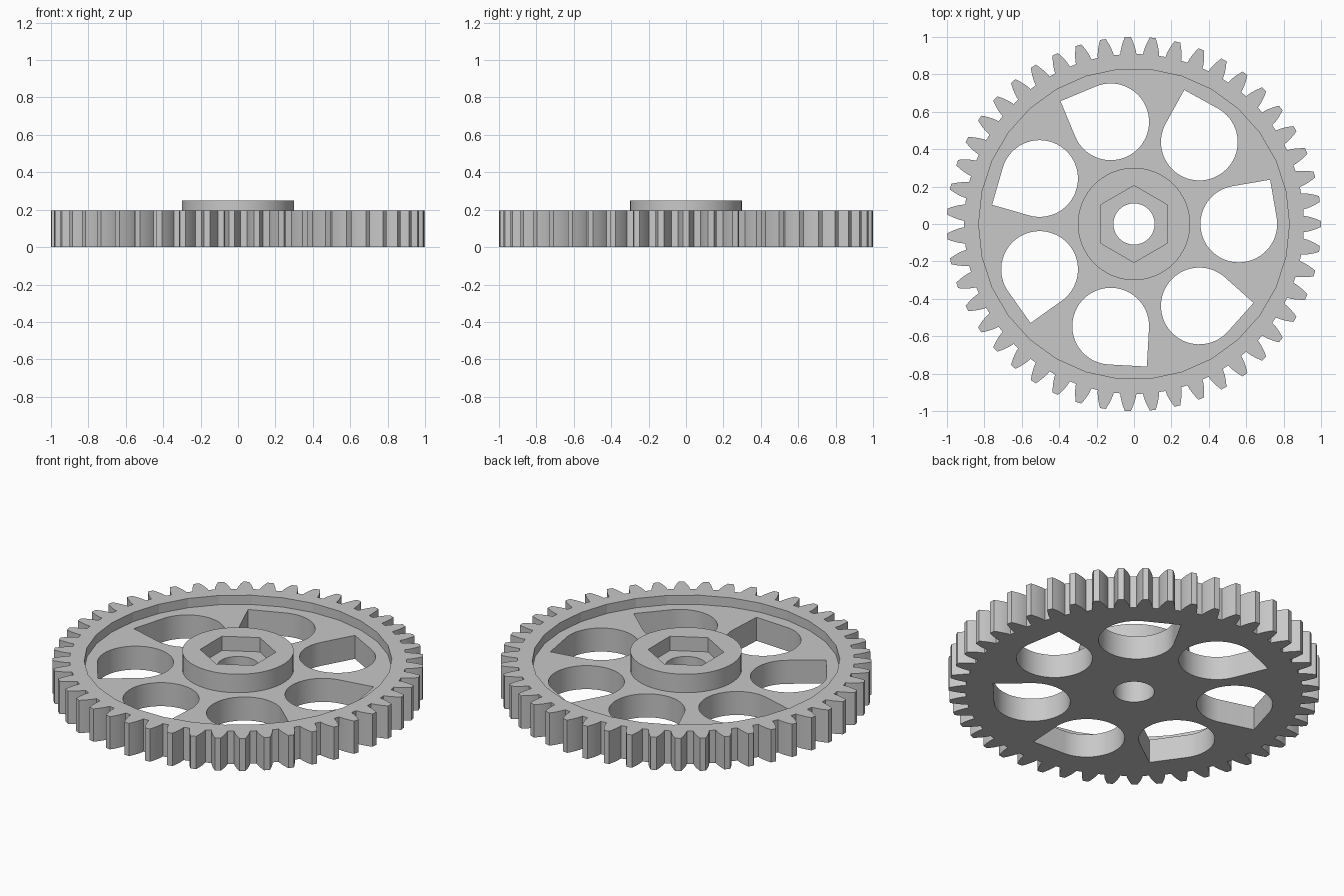
import bpy, bmesh
from math import pi, sin, cos, tan, acos, sqrt, radians

if "Cube" in bpy.data.objects:
    bpy.data.objects.remove(bpy.data.objects["Cube"], do_unlink=True)

TEETH, HOLES = 47, 7
RIM_TOP, WEB_TOP, HUB_TOP, POCKET_FLOOR = 0.195, 0.14, 0.25, 0.165

# Single plain grey
grey = bpy.data.materials.new("light_grey")
grey.use_nodes = True
colour = (0.58, 0.58, 0.58, 1)
grey.diffuse_color = colour
grey.node_tree.nodes["Principled BSDF"].inputs["Base Color"].default_value = colour


def polar(r, a, cx=0, cy=0):
    return (cx + r * cos(a), cy + r * sin(a))


def ring(r, sides, start=0):
    return [polar(r, start + 2 * pi * i / sides) for i in range(sides)]


def gear_outline(steps=5):
    """Involute teeth between root and tip radius."""
    module = 2 / (TEETH + 2)
    pitch_r = module * TEETH / 2
    base_r = pitch_r * cos(radians(20))
    root_r = pitch_r - 1.25 * module
    inv = lambda a: tan(a) - a
    flank = []
    for i in range(steps + 1):
        r = root_r + (1 - root_r) * i / steps
        half = pi / (2 * TEETH) + inv(radians(20)) - inv(acos(base_r / r))
        flank.append((r, half))
    pts = []
    for t in range(TEETH):
        mid = 2 * pi * t / TEETH
        pts += [polar(r, mid - h) for r, h in flank]
        pts += [polar(r, mid + h) for r, h in reversed(flank)]
    return pts


def teardrop(index, r=0.205, dist=0.56, arc=48):
    """Round hole with one square corner, turned around the centre."""
    turn = 2 * pi * index / HOLES
    cx, cy = polar(dist, turn)
    point = turn + radians(54.7)
    pts = [polar(r, point + pi / 4 + 1.5 * pi * i / arc, cx, cy) for i in range(arc + 1)]
    return pts + [polar(r * sqrt(2), point, cx, cy)]


def prism(name, pts, z0, z1):
    bm = bmesh.new()
    face = bm.faces.new([bm.verts.new((x, y, z0)) for x, y in pts])
    up = bmesh.ops.extrude_face_region(bm, geom=[face])["geom"]
    bmesh.ops.translate(bm, vec=(0, 0, z1 - z0),
                        verts=[v for v in up if isinstance(v, bmesh.types.BMVert)])
    bmesh.ops.recalc_face_normals(bm, faces=bm.faces)
    mesh = bpy.data.meshes.new(name)
    bm.to_mesh(mesh)
    bm.free()
    mesh.materials.append(grey)
    obj = bpy.data.objects.new(name, mesh)
    bpy.context.collection.objects.link(obj)
    return obj


def combine(target, tool, operation):
    mod = target.modifiers.new(operation.lower(), 'BOOLEAN')
    mod.operation, mod.solver, mod.object = operation, 'EXACT', tool
    bpy.context.view_layer.update()
    result = target.evaluated_get(bpy.context.evaluated_depsgraph_get())
    mesh = bpy.data.meshes.new_from_object(result)
    target.modifiers.clear()
    target.data = mesh
    bpy.data.objects.remove(tool, do_unlink=True)


# Toothed disc with a sunken web
gear = prism("gear_wheel", gear_outline(), 0, RIM_TOP)
combine(gear, prism("recess", ring(0.83, 30), WEB_TOP, 0.4), 'DIFFERENCE')

# Raised hub with hexagonal pocket and round bore
combine(gear, prism("hub", ring(0.3, 72), 0.07, HUB_TOP), 'UNION')
combine(gear, prism("hex_pocket", ring(0.205, 6, pi / 2), POCKET_FLOOR, 0.4), 'DIFFERENCE')
combine(gear, prism("bore", ring(0.11, 48), -0.1, 0.4), 'DIFFERENCE')

# Teardrop lightening holes
for i in range(HOLES):
    combine(gear, prism("lightening_hole", teardrop(i), -0.1, 0.4), 'DIFFERENCE')

bpy.ops.object.select_all(action='DESELECT')
gear.select_set(True)
bpy.context.view_layer.objects.active = gear
bpy.ops.object.shade_smooth_by_angle(angle=radians(10))
